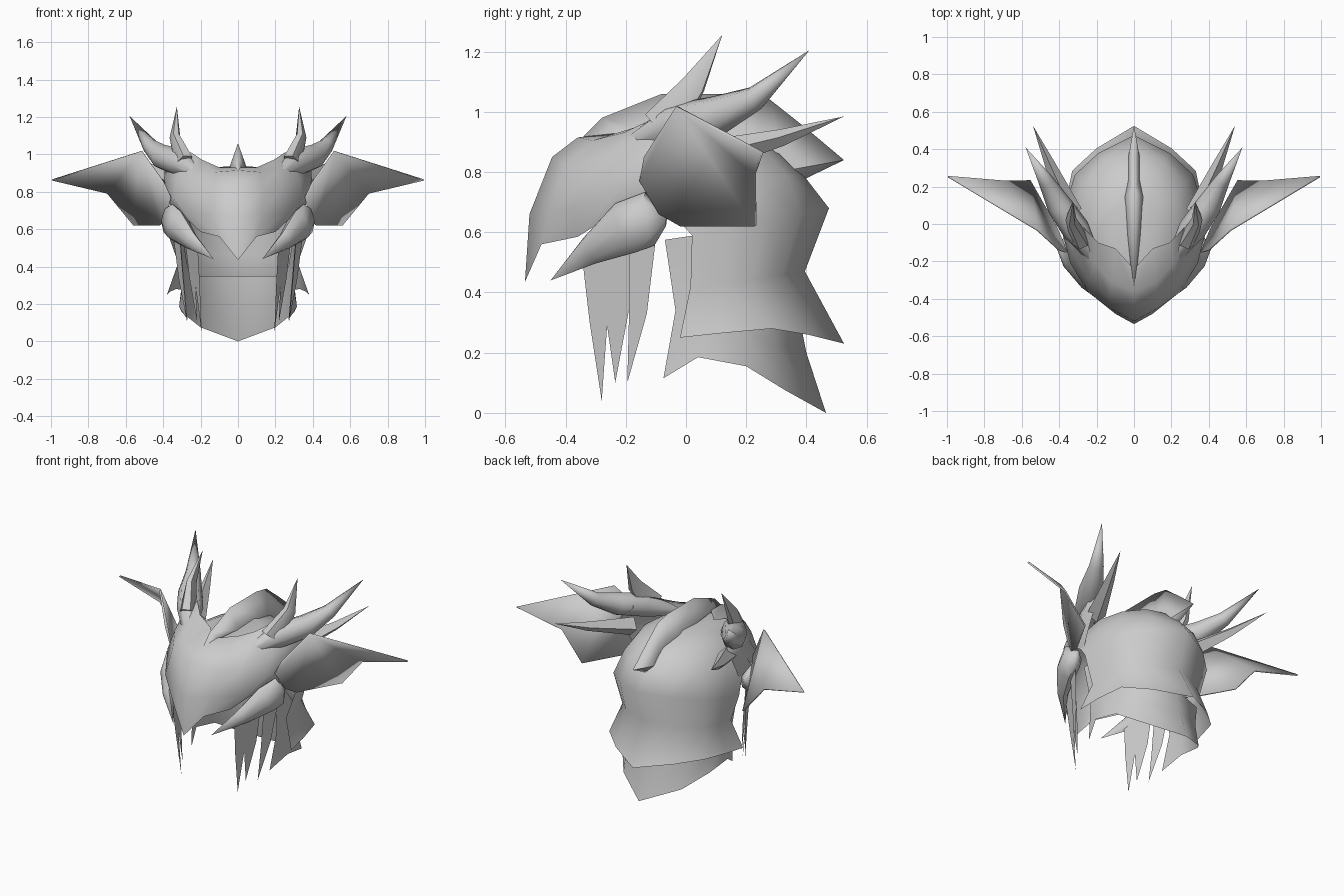
import bpy, bmesh, math
from mathutils import Vector

cube = bpy.data.objects.get("Cube")
if cube:
    bpy.data.objects.remove(cube, do_unlink=True)

grey = bpy.data.materials.new("plain grey")
grey.use_nodes = True
grey.diffuse_color = (0.6, 0.6, 0.6, 1)
grey.node_tree.nodes["Principled BSDF"].inputs["Base Color"].default_value = (0.6, 0.6, 0.6, 1)


def finish(name, bm, angle=40, sheet=False, thick=0):
    """Turn a half mesh into a mirrored, shaded object."""
    bmesh.ops.remove_doubles(bm, verts=bm.verts, dist=0.0005)
    bmesh.ops.recalc_face_normals(bm, faces=bm.faces)
    if sheet:  # open sheets face away from the middle of the head
        mid = Vector((0, 0.05, 0.6))
        if sum(f.normal.dot(f.calc_center_median() - mid) * f.calc_area() for f in bm.faces) < 0:
            bmesh.ops.reverse_faces(bm, faces=bm.faces)
    mesh = bpy.data.meshes.new(name)
    bm.to_mesh(mesh)
    bm.free()
    mesh.materials.append(grey)
    ob = bpy.data.objects.new(name, mesh)
    bpy.context.collection.objects.link(ob)
    bpy.ops.object.select_all(action='DESELECT')
    ob.select_set(True)
    bpy.context.view_layer.objects.active = ob
    bpy.ops.object.shade_smooth_by_angle(angle=math.radians(angle))
    if thick:
        ob.modifiers.new("thickness", 'SOLIDIFY').thickness = thick
    mirror = ob.modifiers.new("mirror", 'MIRROR')
    mirror.merge_threshold = 0.001
    return ob


def grid(name, rows, angle=60):
    """Skin a sheet over rows of points."""
    bm = bmesh.new()
    vs = [[bm.verts.new(p) for p in row] for row in rows]
    for a, b in zip(vs, vs[1:]):
        for i in range(len(a) - 1):
            bm.faces.new((a[i], a[i + 1], b[i + 1], b[i]))
    return finish(name, bm, angle, True)


def spike(name, path, radii, sides=6, flat=1.0, angle=60):
    """Sweep a tapering ring along a path; flat squashes it sideways."""
    bm = bmesh.new()
    pts = [Vector(p) for p in path]
    rings = []
    for i, p in enumerate(pts):
        t = (pts[min(i + 1, len(pts) - 1)] - pts[max(i - 1, 0)]).normalized()
        side = t.cross(Vector((0, 0, 1))).normalized()
        up = side.cross(t)
        ring = []
        for k in range(sides):
            a = 2 * math.pi * k / sides
            ring.append(bm.verts.new(p + radii[i] * (side * math.cos(a) * flat + up * math.sin(a))))
        rings.append(ring)
    for a, b in zip(rings, rings[1:]):
        for k in range(sides):
            j = (k + 1) % sides
            bm.faces.new((a[k], a[j], b[j], b[k]))
    bm.faces.new(rings[0])
    return finish(name, bm, angle)


# Skull shell: dome, pinched neck and flared hem, from back centre to side front
grid("skull_shell", [
    [(0, .525, .23), (.2, .405, .26), (.33, .285, .28), (.365, .12, .265), (.38, -.02, .25)],
    [(0, .395, .47), (.19, .32, .46), (.285, .22, .44), (.31, .12, .43), (.32, .015, .42)],
    [(0, .475, .68), (.19, .38, .66), (.315, .265, .64), (.355, .14, .61), (.38, .02, .59)],
    [(0, .39, .79), (.16, .335, .79), (.27, .22, .78), (.33, .07, .75), (.33, -.1, .72)],
    [(0, .29, .88), (.12, .255, .88), (.22, .16, .87), (.27, .02, .86), (.27, -.14, .83)],
    [(0, .10, .935), (.07, .09, .935), (.14, .04, .925), (.19, -.05, .91), (.18, -.2, .88)],
    [(0, -.25, .90), (.04, -.25, .90), (.08, -.25, .90), (.12, -.25, .89), (.15, -.24, .88)],
])

# Collar: inner layer below the shell
grid("neck_collar", [
    [(0, .465, 0), (.2, .33, .075), (.3, .2, .155), (.315, .04, .185), (.27, -.075, .115)],
    [(0, .4, .2), (.2, .3, .22), (.28, .18, .28), (.3, .06, .31), (.29, -.035, .34)],
    [(0, .37, .35), (.22, .29, .35), (.27, .2, .4), (.3, .03, .59), (.31, -.07, .575)],
])

# Beaked face mask: columns from the nose line out to the temple
grid("face_mask", [
    [(0, -.535, .435), (0, -.52, .66), (0, -.445, .85), (0, -.36, .915), (0, -.24, .93)],
    [(.1, -.48, .56), (.13, -.45, .68), (.13, -.40, .82), (.12, -.31, .905), (.1, -.13, .93)],
    [(.2, -.36, .585), (.25, -.36, .68), (.24, -.30, .83), (.21, -.21, .93), (.19, -.10, .97)],
    [(.28, -.24, .66), (.34, -.21, .76), (.33, -.15, .86), (.29, -.09, .96), (.25, -.04, 1.01)],
    [(.36, -.13, .72), (.38, -.06, .79), (.395, .03, .87), (.39, .07, .93), (.33, .05, 1.02)],
    [(.34, -.04, .66), (.36, .02, .74), (.375, .09, .84), (.37, .12, .91), (.30, .09, .98)],
])

# Horns growing out of the brow, each with a forward branch, and thin spikes behind them
spike("horn", [(.2, -.2, .88), (.31, -.03, .955), (.40, .1, .985), (.47, .23, 1.045), (.58, .41, 1.205)],
      [.03, .075, .068, .042, 0], sides=8)
spike("horn_branch", [(.29, -.08, .95), (.337, .025, 1.09), (.327, .12, 1.255)], [.075, .045, 0], flat=.65)
spike("rear_spike", [(.33, .06, .85), (.45, .32, .915), (.54, .525, .985)], [.055, .028, 0], sides=4, angle=30)

# Cheek tusks
spike("cheek_tusk", [(.36, -.065, .64), (.355, -.12, .645), (.325, -.20, .615), (.255, -.32, .54), (.13, -.45, .44)],
      [.02, .09, .09, .05, 0], sides=8, flat=.65)

# Ear fins: a fan of faces around the upper corner
bm = bmesh.new()
fan = [bm.verts.new(p) for p in [
    (.52, -.035, 1.015), (.995, .25, .86), (.70, .225, .79), (.56, .228, .62),
    (.42, -.02, .62), (.39, -.09, .66), (.365, -.155, .77), (.405, -.14, .85)]]
for a, b in zip(fan[1:], fan[2:]):
    bm.faces.new((fan[0], a, b))
finish("ear_fin", bm, 60, True, 0.01)

# Crest: a ridge line with a wider base on the skull
ridge = [(-.34, .92), (-.28, .98), (-.08, 1.06), (.18, 1.06), (.28, 1.04), (.40, .945), (.525, .84), (.38, .77)]
base = [(0, -.34, .91), (.02, -.2, .92), (.035, -.05, .92), (.05, .14, .92),
        (.03, .24, .89), (.03, .31, .86), (.03, .36, .81), (0, .38, .77)]
grid("crest", [[(0, y, z) for y, z in ridge], base], 30)

# Hanging jaw strands: pointed flat plates leaning inwards
strands = {
    "front_strand": (.19, .10, [(-.35, .56), (-.32, .3), (-.28, .04), (-.262, .29),
                                (-.235, .1), (-.19, .34), (-.18, .6)]),
    "rear_strand": (.23, .08, [(-.19, .6), (-.19, .3), (-.195, .1), (-.13, .33), (-.1, .58)]),
}
for name, (x, lean, outline) in strands.items():
    bm = bmesh.new()
    bm.faces.new([bm.verts.new((x + lean * z + .4 * (y + .28), y, z)) for y, z in outline])
    finish(name, bm, 30, True)
